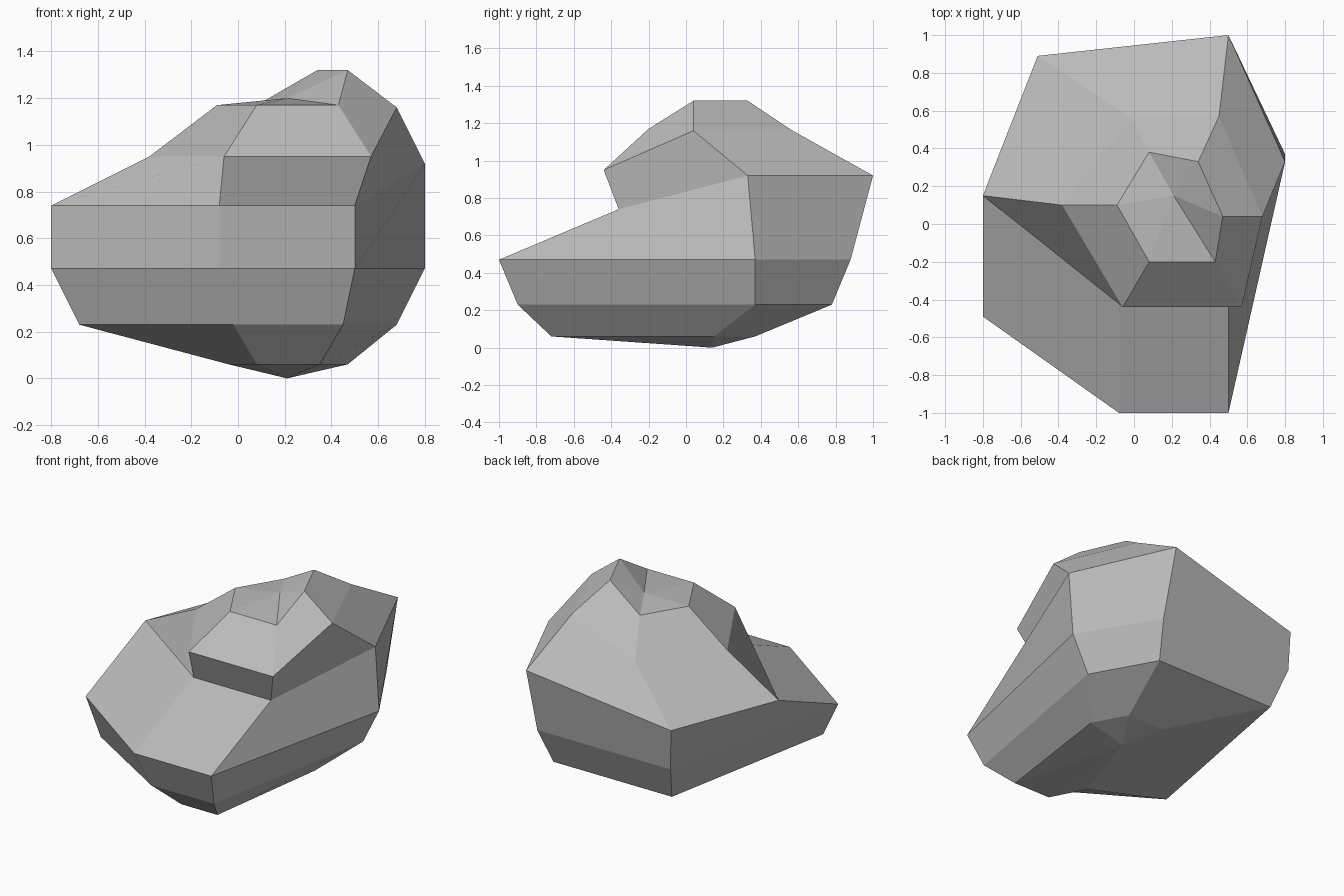
import bpy
import bmesh

default_cube = bpy.data.objects.get("Cube")
if default_cube:
    bpy.data.objects.remove(default_cube, do_unlink=True)


def make_material(name, colour):
    material = bpy.data.materials.new(name)
    material.use_nodes = True
    material.diffuse_color = colour
    shader = material.node_tree.nodes["Principled BSDF"]
    shader.inputs["Base Color"].default_value = colour
    shader.inputs["Roughness"].default_value = 0.9
    return material


def add_ring(bm, left, front, right, back_right, back_left):
    """Six-sided ring; the front edge is level and given as x, x, y, z."""
    x_start, x_end, y, z = front
    corners = [left, (x_start, y, z), (x_end, y, z), right, back_right, back_left]
    return [bm.verts.new(corner) for corner in corners]


def bridge(bm, lower, upper):
    """Wall of quads between two neighbouring rings."""
    count = len(lower)
    for i in range(count):
        j = (i + 1) % count
        bm.faces.new((lower[i], lower[j], upper[j], upper[i]))


def cap(bm, ring, tip):
    """Fan of triangles closing a ring to a point."""
    point = bm.verts.new(tip)
    for i, corner in enumerate(ring):
        bm.faces.new((corner, ring[(i + 1) % len(ring)], point))


bm = bmesh.new()

# Underside ring, lower flank and widest ring
sole = add_ring(bm, left=(-.04, -.49, .06), front=(.08, .35, -.72, .06),
                right=(.47, .15, .06),
                back_right=(.35, .37, .06), back_left=(.08, .37, .06))
flank = add_ring(bm, left=(-.68, -.5, .23), front=(-.02, .45, -.9, .23),
                 right=(.68, .37, .23),
                 back_right=(.45, .78, .23), back_left=(-.44, .78, .23))
waist = add_ring(bm, left=(-.8, -.49, .47), front=(-.08, .5, -1, .47),
                 right=(.8, .37, .47),
                 back_right=(.5, .88, .47), back_left=(-.5, .88, .47))

# Ledge ring, tucked under the overhanging brow
ledge = add_ring(bm, left=(-.8, .15, .74), front=(-.08, .5, -.36, .74),
                 right=(.8, .33, .92),
                 back_right=(.5, 1, .92), back_left=(-.51, .89, .74))
brow = add_ring(bm, left=(-.38, .1, .95), front=(-.06, .57, -.44, .95),
                right=(.68, .04, 1.16),
                back_right=(.45, .57, 1.16), back_left=(-.01, .56, .95))

# Crown with its raised back corner
crown = add_ring(bm, left=(-.09, .1, 1.17), front=(.08, .43, -.2, 1.17),
                 right=(.47, .04, 1.32),
                 back_right=(.34, .33, 1.32), back_left=(.08, .38, 1.17))

rings = [sole, flank, waist, ledge, brow, crown]
for lower, upper in zip(rings, rings[1:]):
    bridge(bm, lower, upper)
cap(bm, crown, (.21, .15, 1.2))
cap(bm, sole, (.21, .14, 0))
bmesh.ops.recalc_face_normals(bm, faces=bm.faces)

# Single flat-shaded boulder
mesh = bpy.data.meshes.new("boulder")
bm.to_mesh(mesh)
bm.free()
mesh.materials.append(make_material("stone grey", (.5, .5, .5, 1)))
boulder = bpy.data.objects.new("boulder", mesh)
bpy.context.collection.objects.link(boulder)
